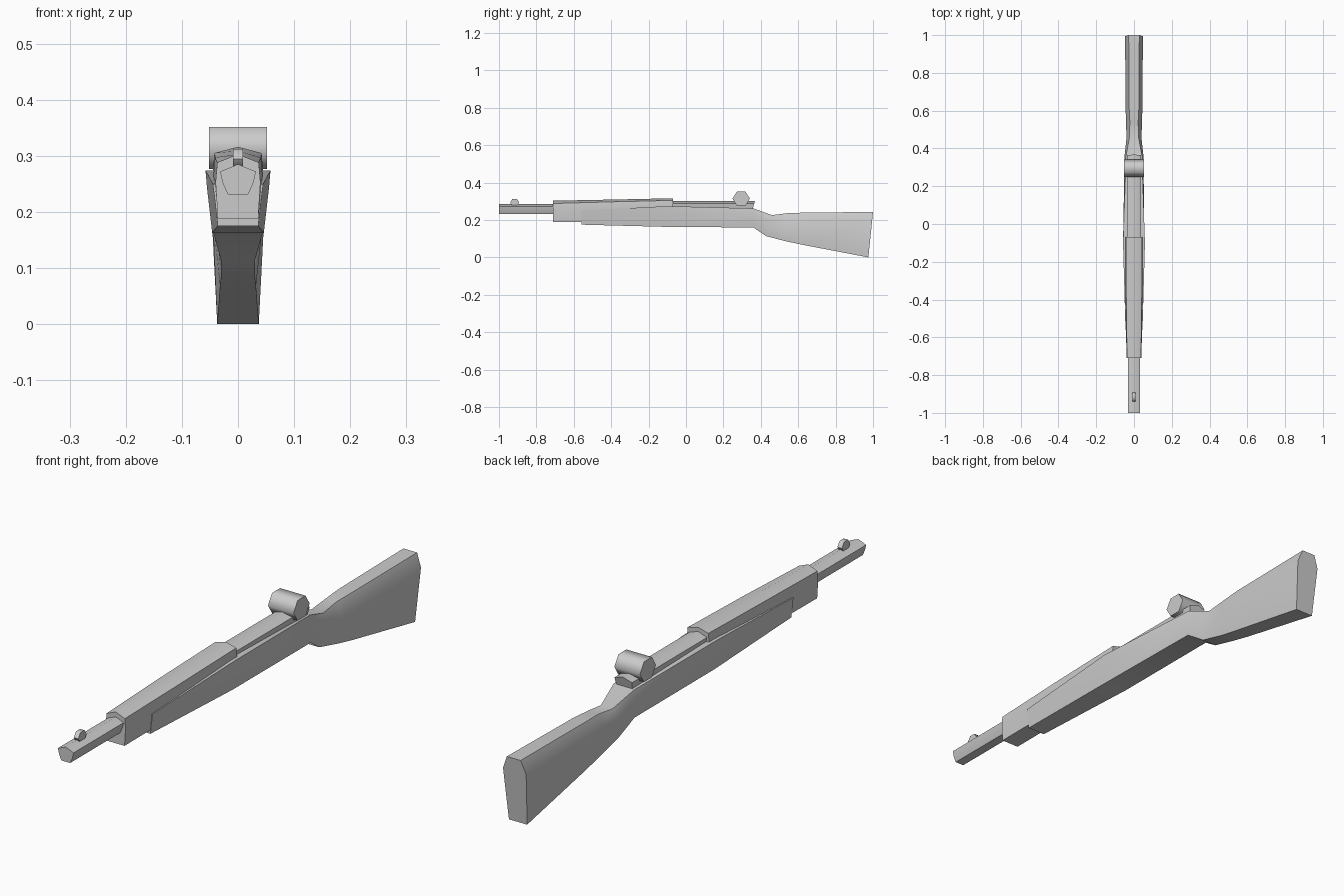
import bpy, bmesh, math
from mathutils import Matrix

cube = bpy.data.objects.get("Cube")
if cube:
    bpy.data.objects.remove(cube, do_unlink=True)

grey = bpy.data.materials.new("plain grey")
grey.use_nodes = True
GREY = (0.6, 0.6, 0.6, 1)
grey.diffuse_color = GREY
grey.node_tree.nodes["Principled BSDF"].inputs["Base Color"].default_value = GREY


def finish(name, bm, angle):
    bmesh.ops.recalc_face_normals(bm, faces=bm.faces)
    mesh = bpy.data.meshes.new(name)
    bm.to_mesh(mesh)
    bm.free()
    mesh.materials.append(grey)
    obj = bpy.data.objects.new(name, mesh)
    bpy.context.collection.objects.link(obj)
    bpy.ops.object.select_all(action='DESELECT')
    obj.select_set(True)
    bpy.context.view_layer.objects.active = obj
    bpy.ops.object.shade_smooth_by_angle(angle=math.radians(angle))


def loft(name, sections, angle=50):
    """Each section is (y, slant, half profile of (x, z) from bottom to top)."""
    bm = bmesh.new()
    rings = []
    for y, slant, half in sections:
        low, high = half[0][1], half[-1][1]
        pts = half + [(-x, z) for x, z in reversed(half) if x > 0]
        rings.append([bm.verts.new((x, y + slant * (z - low) / (high - low), z))
                      for x, z in pts])
    n = len(rings[0])
    for a, b in zip(rings, rings[1:]):
        for i in range(n):
            j = (i + 1) % n
            bm.faces.new((a[i], a[j], b[j], b[i]))
    bm.faces.new(rings[0])
    bm.faces.new(rings[-1])
    finish(name, bm, angle)


def cross_drum(name, y, z, radius, width, sides, stretch=1):
    """Short drum with its axis across the model."""
    bm = bmesh.new()
    bmesh.ops.create_cone(bm, cap_ends=True, segments=sides, radius1=radius,
                          radius2=radius, depth=width)
    bm.transform(Matrix.Translation((0, y, z)) @ Matrix.Diagonal((1, stretch, 1, 1))
                 @ Matrix.Rotation(math.pi / 2, 4, 'Y'))
    finish(name, bm, 65)


def stock_section(y, bottom, top, wide_low, wide_mid, wide_top, mid=0.7, slant=0):
    z = bottom + (top - bottom) * mid
    return y, slant, [(wide_low, bottom), (wide_mid, z), (wide_top, top)]


# Stock, from the fore-end through the wrist to the butt
loft("stock", [
    stock_section(-0.56, 0.175, 0.25, 0.036, 0.042, 0.045),
    stock_section(-0.10, 0.163, 0.274, 0.046, 0.055, 0.058),
    stock_section(0.36, 0.16, 0.262, 0.043, 0.05, 0.042),
    stock_section(0.43, 0.113, 0.226, 0.03, 0.04, 0.024, slant=0.03),
    stock_section(0.54, 0.085, 0.236, 0.03, 0.042, 0.022),
    stock_section(0.62, 0.068, 0.239, 0.032, 0.045, 0.026),
    stock_section(0.975, 0.0, 0.243, 0.037, 0.047, 0.028, 0.8, 0.025),
], 60)


def guard_section(y, bottom, shoulder, top, width):
    return y, 0, [(0.036, bottom), (width, shoulder - 0.035),
                  (width - 0.003, shoulder), (0, top)]


# Upper hand guard
loft("hand_guard", [
    guard_section(-0.71, 0.188, 0.288, 0.303, 0.04),
    guard_section(-0.40, 0.19, 0.297, 0.309, 0.044),
    guard_section(-0.07, 0.2, 0.305, 0.316, 0.045),
])


def bar(name, start, end, bottom, shoulder, top, width, slant=0):
    half = [(0.018, bottom), (width * 0.85, (bottom + shoulder) / 2),
            (width, shoulder), (0, top)]
    loft(name, [(start, 0, half), (end, slant, half)])


# Barrel and receiver
bar("barrel", -1.0, -0.65, 0.231, 0.272, 0.285, 0.032)
bar("receiver", -0.12, 0.345, 0.215, 0.288, 0.301, 0.036, 0.023)

# Sights
cross_drum("rear_sight", 0.295, 0.314, 0.043, 0.104, 6, 1.08)
cross_drum("front_sight", -0.916, 0.294, 0.021, 0.018, 6, 1.15)
